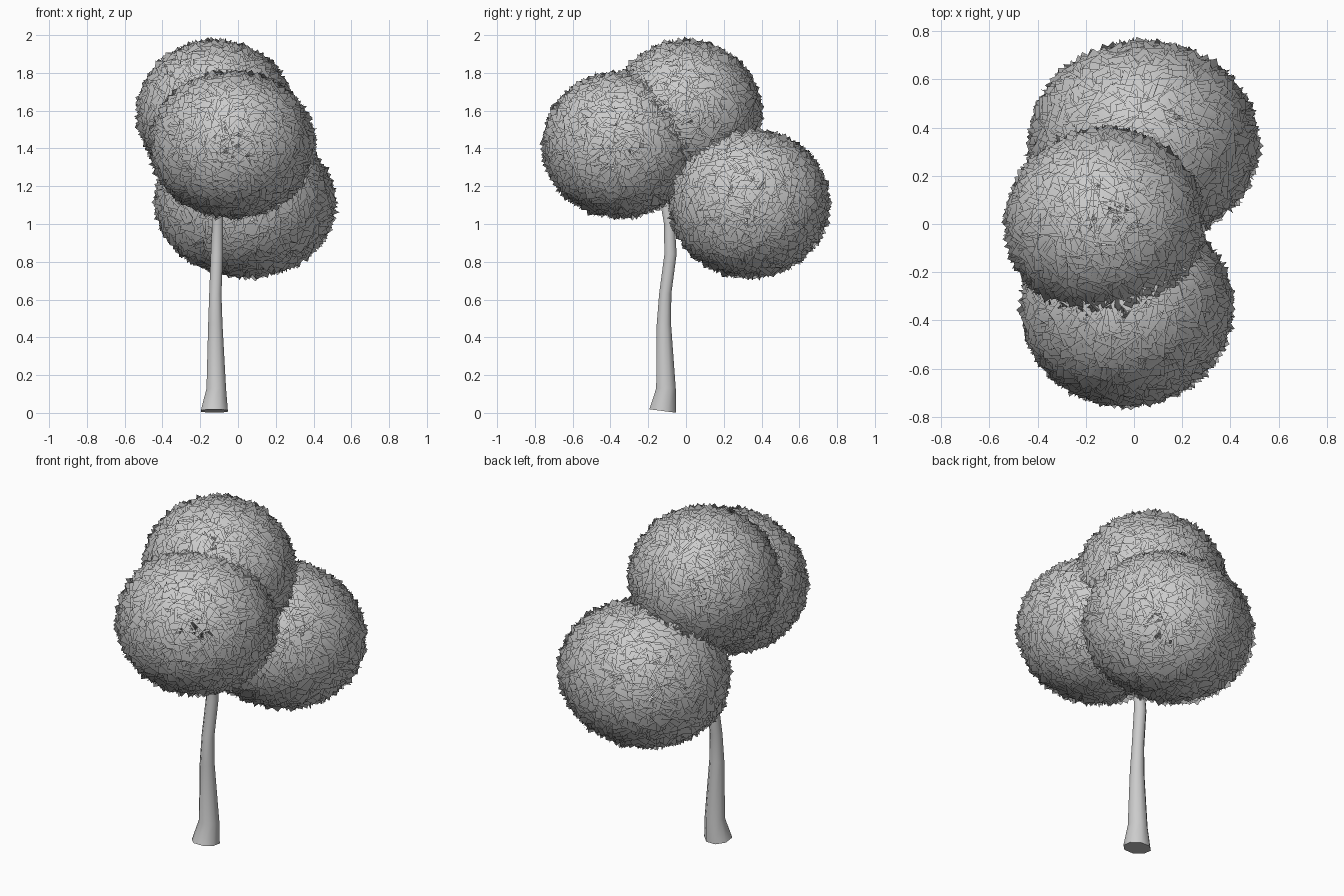
import bpy, bmesh, math, random
from mathutils import Vector, Matrix

if "Cube" in bpy.data.objects:
    bpy.data.objects.remove(bpy.data.objects["Cube"])

random.seed(7)


def new_object(name, bm):
    mesh = bpy.data.meshes.new(name)
    bm.to_mesh(mesh)
    bm.free()
    obj = bpy.data.objects.new(name, mesh)
    bpy.context.collection.objects.link(obj)
    for p in mesh.polygons:
        p.use_smooth = True
    return obj


# Trunk: eight-sided rings along a slightly bent path, flared at the base
RINGS = [(-.125, -.123, .01, .077), (-.115, -.106, .13, .056),
         (-.12, -.117, .47, .041), (-.12, -.11, .63, .035),
         (-.112, -.082, .84, .035), (-.108, -.088, 1.0, .031),
         (-.108, -.11, 1.12, .029), (-.1, -.14, 1.4, .02)]
SIDES = 8
bm = bmesh.new()
loops = []
for i, (x, y, z, r) in enumerate(RINGS):
    ring = []
    for k in range(SIDES):
        a = math.tau * (k + .5) / SIDES
        dy = r * math.sin(a)
        tilt = -.13 * dy if i == 0 else 0
        ring.append(bm.verts.new((x + r * math.cos(a), y + dy, z + tilt)))
    loops.append(ring)
for lo, hi in zip(loops, loops[1:]):
    for k in range(SIDES):
        n = (k + 1) % SIDES
        bm.faces.new((lo[k], lo[n], hi[n], hi[k]))
bm.faces.new(loops[0][::-1])
bm.faces.new(loops[-1])
trunk = new_object("trunk", bm)
bpy.context.view_layer.objects.active = trunk
trunk.select_set(True)
bpy.ops.object.shade_smooth_by_angle(angle=math.radians(50))


# Foliage: square leaf cards standing on an ellipsoid, shaded like a ball
def foliage(name, centre, radii, count=1900, half=.05):
    bm = bmesh.new()
    c = Vector(centre)
    golden = math.pi * (3 - math.sqrt(5))
    for i in range(count):
        h = 1 - 2 * (i + .5) / count
        s = math.sqrt(1 - h * h)
        d = Vector((s * math.cos(golden * i), s * math.sin(golden * i), h))
        shell = Vector([(r - .06) * v for r, v in zip(radii, d)])
        # each card contains the outward direction, with a random turn and lean
        side = d.orthogonal().normalized()
        side.rotate(Matrix.Rotation(random.uniform(0, math.tau), 3, d))
        normal = (d.cross(side) + d * random.uniform(-.45, .45)).normalized()
        u = side.copy()
        u.rotate(Matrix.Rotation(random.uniform(0, math.tau), 3, normal))
        v = normal.cross(u)
        size = half * random.uniform(.85, 1.1)
        p = c + shell
        bm.faces.new([bm.verts.new(p + size * (a * u + b * v))
                      for a, b in ((-1, -1), (1, -1), (1, 1), (-1, 1))])
        bm.faces.ensure_lookup_table()
        if bm.faces[-1].calc_area() and normal.dot(d) < 0:
            bm.faces[-1].normal_flip()
    obj = new_object(name, bm)
    obj.data.normals_split_custom_set_from_vertices(
        [(v.co - c).normalized() for v in obj.data.vertices])
    return obj


foliage("front_foliage", (-.03, -.345, 1.42), (.445, .42, .395))
foliage("top_foliage", (-.12, .0, 1.585), (.42, .405, .395))
foliage("back_foliage", (.04, .335, 1.11), (.485, .43, .40))
